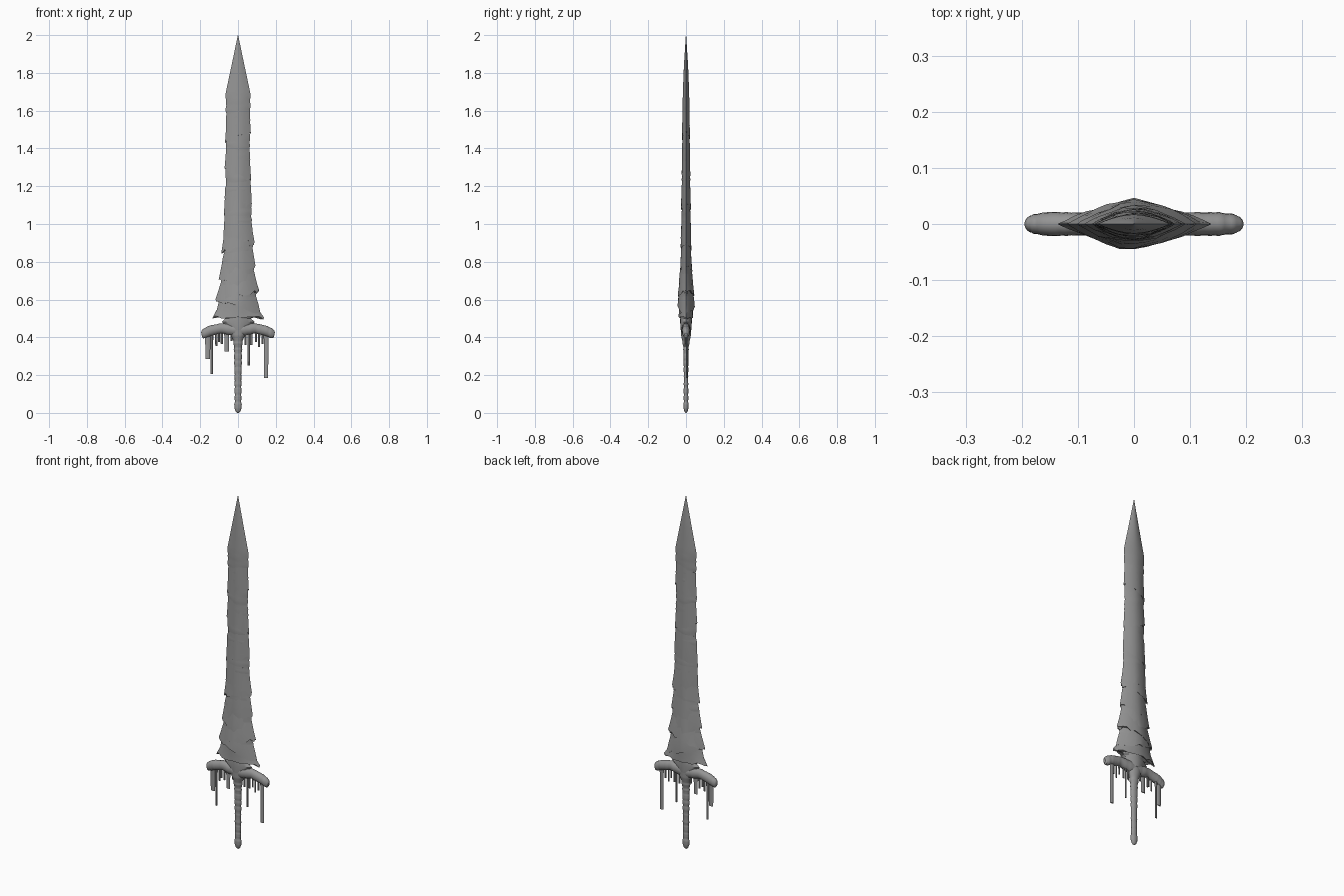
import bpy, bmesh, math, random
from mathutils import Vector

random.seed(4)
STEEL = bpy.data.materials.new("dark_grey")
STEEL.diffuse_color = (0.3, 0.3, 0.3, 1)


def interp(table, z):
    """Linear interpolation of rows (z, a, b, ...)."""
    if z <= table[0][0]:
        return table[0][1:]
    for p, q in zip(table, table[1:]):
        if z <= q[0]:
            t = (z - p[0]) / (q[0] - p[0])
            return [a + (b - a) * t for a, b in zip(p[1:], q[1:])]
    return table[-1][1:]


def loft(name, rings, angle=40):
    """Skin a list of equal-length point rings and cap both ends."""
    bm = bmesh.new()
    vs = [[bm.verts.new(p) for p in r] for r in rings]
    n = len(vs[0])
    for a, b in zip(vs, vs[1:]):
        for i in range(n):
            j = (i + 1) % n
            bm.faces.new((a[i], a[j], b[j], b[i]))
    bm.faces.new(vs[0][::-1])
    bm.faces.new(vs[-1])
    bmesh.ops.recalc_face_normals(bm, faces=bm.faces)
    me = bpy.data.meshes.new(name)
    bm.to_mesh(me)
    bm.free()
    me.materials.append(STEEL)
    ob = bpy.data.objects.new(name, me)
    bpy.context.collection.objects.link(ob)
    bpy.ops.object.select_all(action='DESELECT')
    ob.select_set(True)
    bpy.context.view_layer.objects.active = ob
    bpy.ops.object.shade_smooth_by_angle(angle=math.radians(angle))
    return ob


def lens(z, left, right, depth, tilt=0.0, rag=0.0, n=28):
    """Sharp-edged blade section; tilt slopes it across x."""
    ring = []
    for i in range(n):
        t = 2 * math.pi * i / n
        c, s = math.cos(t), math.sin(t)
        x = c * (right if c > 0 else left)
        y = depth * (1 - abs(c) ** 1.8) * (1 if s > 0 else -1)
        y *= 1 + random.uniform(-rag, rag) * 8
        ring.append(Vector((x, y, z + tilt * x + random.uniform(-rag, rag))))
    return ring


def ellipse(center, u, v, n=16):
    return [Vector(center) + Vector(u) * math.cos(2 * math.pi * i / n)
            + Vector(v) * math.sin(2 * math.pi * i / n) for i in range(n)]


# blade: z, half width, half depth
BLADE = [(0.44, 0.045, 0.024), (0.49, 0.06, 0.028), (0.53, 0.095, 0.034),
         (0.60, 0.10, 0.040), (0.70, 0.089, 0.032), (0.85, 0.076, 0.026),
         (1.0, 0.072, 0.024), (1.3, 0.063, 0.021), (1.5, 0.061, 0.019),
         (1.69, 0.066, 0.017), (1.84, 0.034, 0.011), (2.0, 0.0008, 0.0008)]
rings = []
for i in range(105):
    z = 0.44 + 1.56 * i / 104
    w, d = interp(BLADE, z)
    j = 0.0035 if 0.5 < z < 1.67 else 0
    r = lambda: random.uniform(-j, j)
    rings.append(lens(z, w + r(), w + r(), d + r() * 0.35))
loft("blade", rings, 30)

# ragged overlapping ice layers: bottom z, height, left, right, depth, tilt
LAYERS = [(0.505, 0.10, 0.136, 0.138, 0.038, -0.03),
          (0.56, 0.10, 0.119, 0.122, 0.044, -0.3),
          (0.62, 0.11, 0.112, 0.112, 0.043, 0.25),
          (0.67, 0.12, 0.102, 0.106, 0.037, -0.35),
          (0.75, 0.12, 0.094, 0.092, 0.032, 0.3),
          (0.87, 0.12, 0.089, 0.080, 0.029, 0.2),
          (0.92, 0.13, 0.077, 0.087, 0.0275, -0.25),
          (1.08, 0.16, 0.075, 0.073, 0.025, 0.4),
          (1.26, 0.15, 0.071, 0.070, 0.023, -0.4),
          (1.46, 0.14, 0.069, 0.068, 0.0215, 0.4)]
for k, (z, h, a, b, d, tilt) in enumerate(LAYERS):
    w1, d1 = interp(BLADE, z + h)
    w0, d0 = interp(BLADE, z + 0.02)
    wm, dm = interp(BLADE, z + h * 0.4)
    loft(f"ice_layer_{k + 1}", [
        lens(z + 0.008, w0 * 0.8, w0 * 0.8, d0 * 0.8, tilt),
        lens(z, a, b, d, tilt, 0.010),
        lens(z + h * 0.4, (a * 0.4 + wm * 0.6), (b * 0.4 + wm * 0.6),
             max(dm, d * 0.55 + dm * 0.45), tilt, 0.005),
        lens(z + h, w1 * 0.98, w1 * 0.98, d1 * 0.98, tilt)], 30)

# pointed collar between blade and guard
loft("collar", [lens(0.44, 0.05, 0.05, 0.028), lens(0.482, 0.085, 0.088, 0.031),
                lens(0.515, 0.05, 0.05, 0.03)])

# drooping crossguard: x, centre z, half height, half depth
GUARD = [(0, 0.438, 0.034, 0.026), (0.05, 0.442, 0.030, 0.024),
         (0.09, 0.448, 0.027, 0.021), (0.15, 0.434, 0.026, 0.021),
         (0.178, 0.421, 0.025, 0.018), (0.188, 0.416, 0.021, 0.013),
         (0.193, 0.415, 0.012, 0.007)]
rings = []
for i in range(-28, 29):
    x = 0.193 * math.sin(i / 28 * math.pi / 2)
    z, h, d = interp(GUARD, abs(x))
    k = random.uniform(0.95, 1.05)
    lean = 0.35 * min(1, abs(x) / 0.15) * (-1 if x > 0 else 1)
    rings.append(ellipse((x, 0, z), (0, d * k, 0), (-h * k * lean * 0.5, 0, h * k)))
loft("crossguard", rings)

# lumpy grip with a blunt pommel: z, half width, half depth
GRIP = [(0.0, 0.004, 0.003), (0.008, 0.013, 0.009), (0.025, 0.019, 0.013),
        (0.045, 0.020, 0.014), (0.06, 0.017, 0.012), (0.20, 0.018, 0.0115),
        (0.34, 0.021, 0.014), (0.38, 0.024, 0.019), (0.41, 0.036, 0.026),
        (0.46, 0.05, 0.027)]
rings = []
for i in range(93):
    z = 0.46 * i / 92
    w, d = interp(GRIP, z)
    k = 1
    if 0.05 < z < 0.38:
        k += 0.05 * math.sin(z * 2 * math.pi / 0.036) + random.uniform(-0.05, 0.05)
    rings.append(ellipse((0, 0, z), (w * k, 0, 0), (0, d * k, 0)))
loft("grip", rings, 60)

# icicles hanging below the guard: x, half width, bottom z
ICICLES = [(-0.160, 0.014, 0.285), (-0.139, 0.008, 0.205), (-0.115, 0.006, 0.355),
           (-0.100, 0.006, 0.375), (-0.085, 0.007, 0.365), (-0.060, 0.013, 0.325),
           (-0.035, 0.006, 0.38), (0.040, 0.006, 0.36), (0.057, 0.006, 0.25),
           (0.070, 0.007, 0.36), (0.095, 0.006, 0.375), (0.112, 0.006, 0.35),
           (0.130, 0.006, 0.365), (0.149, 0.012, 0.185)]
for k, (x, w, zb) in enumerate(ICICLES):
    y = random.uniform(-0.006, 0.006)
    zt = interp(GUARD, abs(x))[0]
    loft(f"icicle_{k + 1}", [
        ellipse((x, y, zb + (zt - zb) * t), (w * s, 0, 0), (0, 0.004 * s, 0), 6)
        for t, s in ((0, 0.9), (0.5, 0.95), (0.8, 1.0), (1, 1.3))])
